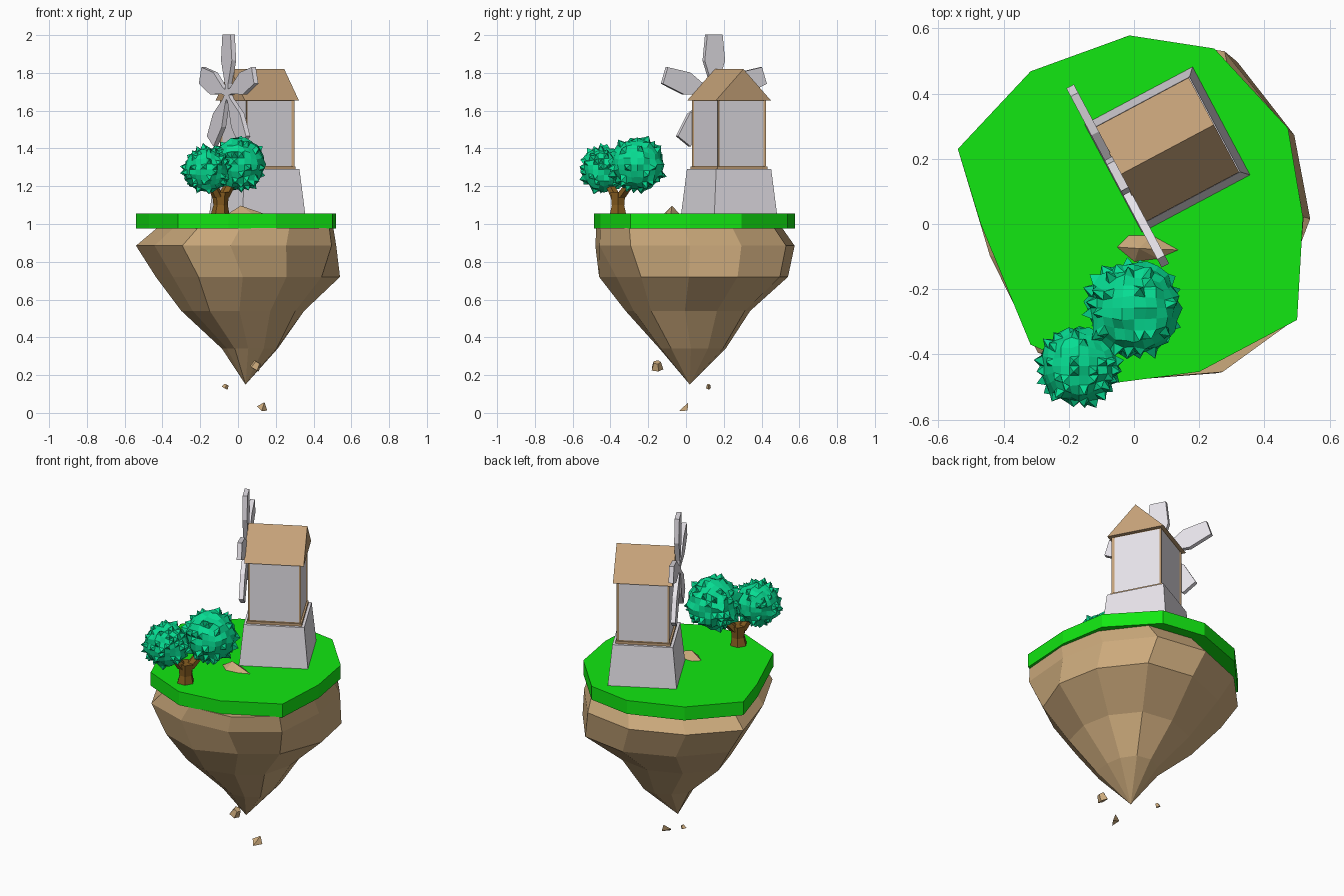
import bpy, bmesh, math, random
from mathutils import Vector, Matrix

if "Cube" in bpy.data.objects:
    bpy.data.objects.remove(bpy.data.objects["Cube"])

random.seed(4)


def mat(name, rgb):
    m = bpy.data.materials.new(name)
    m.diffuse_color = (*rgb, 1)
    m.use_nodes = True
    m.node_tree.nodes["Principled BSDF"].inputs["Base Color"].default_value = m.diffuse_color
    return m


GRASS = mat("grass green", (0.006, 0.8, 0.006))
ROCK = mat("sandy rock", (0.60, 0.40, 0.20))
WOOD = mat("light wood", (0.56, 0.36, 0.19))
BARK = mat("bark", (0.24, 0.11, 0.015))
LEAF = mat("leaf green", (0.002, 0.72, 0.29))
GREY = mat("plaster", (0.8, 0.77, 0.82))


def finish(name, bm, *mats, matrix=None):
    bmesh.ops.recalc_face_normals(bm, faces=bm.faces)
    me = bpy.data.meshes.new(name)
    bm.to_mesh(me)
    bm.free()
    for m in mats:
        me.materials.append(m)
    ob = bpy.data.objects.new(name, me)
    bpy.context.collection.objects.link(ob)
    if matrix:
        ob.matrix_world = matrix
    return ob


def loft(rings, apex=None):
    """Skin a list of equal-length rings, capped, or closed to a point."""
    bm = bmesh.new()
    vs = [[bm.verts.new(p) for p in r] for r in rings]
    n = len(vs[0])
    for a, b in zip(vs, vs[1:]):
        for i in range(n):
            bm.faces.new((a[i], a[(i + 1) % n], b[(i + 1) % n], b[i]))
    bm.faces.new(vs[0])
    if apex:
        t = bm.verts.new(apex)
        for i in range(n):
            bm.faces.new((vs[-1][i], vs[-1][(i + 1) % n], t))
    else:
        bm.faces.new(vs[-1])
    return bm


def square(h, z):
    return [(-h, -h, z), (h, -h, z), (h, h, z), (-h, h, z)]


# Grass slab
outline = [(-.54, .23), (-.317, .468), (-.014, .578), (.246, .538), (.472, .294), (.518, .02),
           (.50, -.294), (.20, -.453), (-.05, -.486), (-.317, -.37), (-.47, 0)]
finish("grass_slab", loft([[(x, y, z) for x, y in outline] for z in (.975, 1.055)]), GRASS)

# Floating rock: a similar outline refitted to the bounds of each level,
# with the front right corner pulled in on the lower levels
rock = [(-.54, .23), (-.317, .46), (-.014, .578), (.293, .532), (.486, .294), (.54, .02),
        (.515, -.297), (.27, -.463), (-.03, -.486), (-.29, -.40), (-.44, -.10)]


def fit(z, x0, x1, y0, y1, pull):
    ring = []
    for i, (x, y) in enumerate(rock):
        k = pull if i in (6, 7) else 1
        x, y = x * k, y * k
        ring.append((x0 + (x + .54) / 1.08 * (x1 - x0), y0 + (y + .486) / 1.064 * (y1 - y0), z))
    return ring


levels = [(.978, -.43, .505, -.475, .51, 1), (.885, -.54, .52, -.48, .575, 1),
          (.72, -.435, .54, -.46, .54, .84), (.54, -.30, .35, -.32, .34, .9),
          (.34, -.085, .21, -.14, .21, 1)]
finish("island_rock", loft([fit(*l) for l in levels], (.04, .02, .15)), ROCK)

# Mill placement
MILL = Matrix.Translation((.102, .228, 0)) @ Matrix.Rotation(math.radians(28), 4, 'Z')

finish("mill_base", loft([square(.189, 1.04), square(.165, 1.29)]), GREY, matrix=MILL)
finish("mill_sill", loft([square(.150, 1.285), square(.150, 1.305)]), WOOD, matrix=MILL)

# Mill body: wooden frame with recessed plaster panels
bm = loft([square(.145, 1.295), square(.145, 1.665)])
bm.normal_update()
sides = [f for f in bm.faces if abs(f.normal.z) < .5]
bmesh.ops.inset_individual(bm, faces=sides, thickness=.018, depth=-.006)
for f in sides:
    f.material_index = 1
finish("mill_body", bm, WOOD, GREY, matrix=MILL)

# Gabled roof, ridge along the sail axis
finish("mill_roof", loft([[(x, -.164, 1.655), (x, .164, 1.655), (x, 0, 1.82)] for x in (-.162, .162)]),
       WOOD, matrix=MILL)

# Five sails and their axle
HUB = MILL @ Matrix.Translation((-.172, 0, 1.69))
half = [(.0, .014), (.05, .018), (.175, .061), (.312, .046)]
profile = [(-w, r) for r, w in half] + [(w, r) for r, w in reversed(half)]
for k in range(5):
    bm = loft([[(x, y, z) for y, z in profile] for x in (-.013, .013)])
    finish(f"sail_{k + 1}", bm, GREY, matrix=HUB @ Matrix.Rotation(k * math.tau / 5, 4, 'X'))
bm = bmesh.new()
bmesh.ops.create_cone(bm, cap_ends=True, segments=8, radius1=.02, radius2=.02, depth=.05,
                      matrix=Matrix.Translation((.012, 0, 0)) @ Matrix.Rotation(math.pi / 2, 4, 'Y'))
finish("sail_axle", bm, GREY, matrix=HUB)


# Trunk and branches
def tube(name, pts, sides=6):
    rings = []
    for x, y, z, r in pts:
        rings.append([(x + r * math.cos(a), y + r * math.sin(a), z)
                      for a in (math.tau * i / sides for i in range(sides))])
    finish(name, loft(rings), BARK)


tube("trunk", [(-.095, -.36, 1.04, .052), (-.092, -.36, 1.10, .038), (-.092, -.36, 1.17, .046)])
tube("branch_left", [(-.105, -.37, 1.14, .032), (-.15, -.42, 1.24, .025)])
tube("branch_right", [(-.08, -.35, 1.14, .034), (-.02, -.27, 1.25, .028)])


# Spiky foliage: rounded cube grid with uneven points and some raised facets
def foliage(name, c, r):
    bm = bmesh.new()
    bmesh.ops.create_cube(bm, size=2)
    bmesh.ops.subdivide_edges(bm, edges=bm.edges[:], cuts=5, use_grid_fill=True)
    for v in bm.verts:
        d = Vector([math.tan(a * math.pi / 4) for a in v.co]).normalized()
        v.co = d * r * random.choice((.95, .98, 1.0, 1.03, 1.08))
    picks = random.sample(bm.faces[:], len(bm.faces) // 4)
    for v in bmesh.ops.poke(bm, faces=picks)['verts']:
        v.co *= random.uniform(1.14, 1.24)
    finish(name, bm, LEAF, matrix=Matrix.Translation(c))


foliage("foliage_small", (-.168, -.435, 1.288), .117)
foliage("foliage_large", (.0, -.258, 1.315), .138)


# Loose stones: jittered low-poly lumps
def stone(name, c, size, sides):
    bm = bmesh.new()
    bmesh.ops.create_cone(bm, cap_ends=True, segments=sides, radius1=.5, radius2=.32, depth=.9)
    for v in bm.verts:
        v.co *= random.uniform(.88, 1.1)
    finish(name, bm, ROCK, matrix=Matrix.Translation(c) @ Matrix.Rotation(.5, 4, 'Y')
           @ Matrix.Diagonal((*size, 1)))


stone("falling_stone_large", (.095, -.155, .25), (.062, .066, .045), 5)
stone("falling_stone_small", (-.065, .12, .14), (.036, .026, .024), 4)

# Falling shard
shard = [(.10, -.005, .035), (.125, -.035, .010), (.155, .008, .012)]
finish("falling_shard", loft([shard], (.14, .012, .056)), ROCK)

# Half-buried rock beside the mill
low = [(-.06, -.07), (-.02, -.03), (.06, -.03), (.15, -.08), (.08, -.11), (.0, -.12)]
finish("ground_rock", loft([[(x, y, 1.05) for x, y in low]], (.015, -.075, 1.097)), ROCK)
